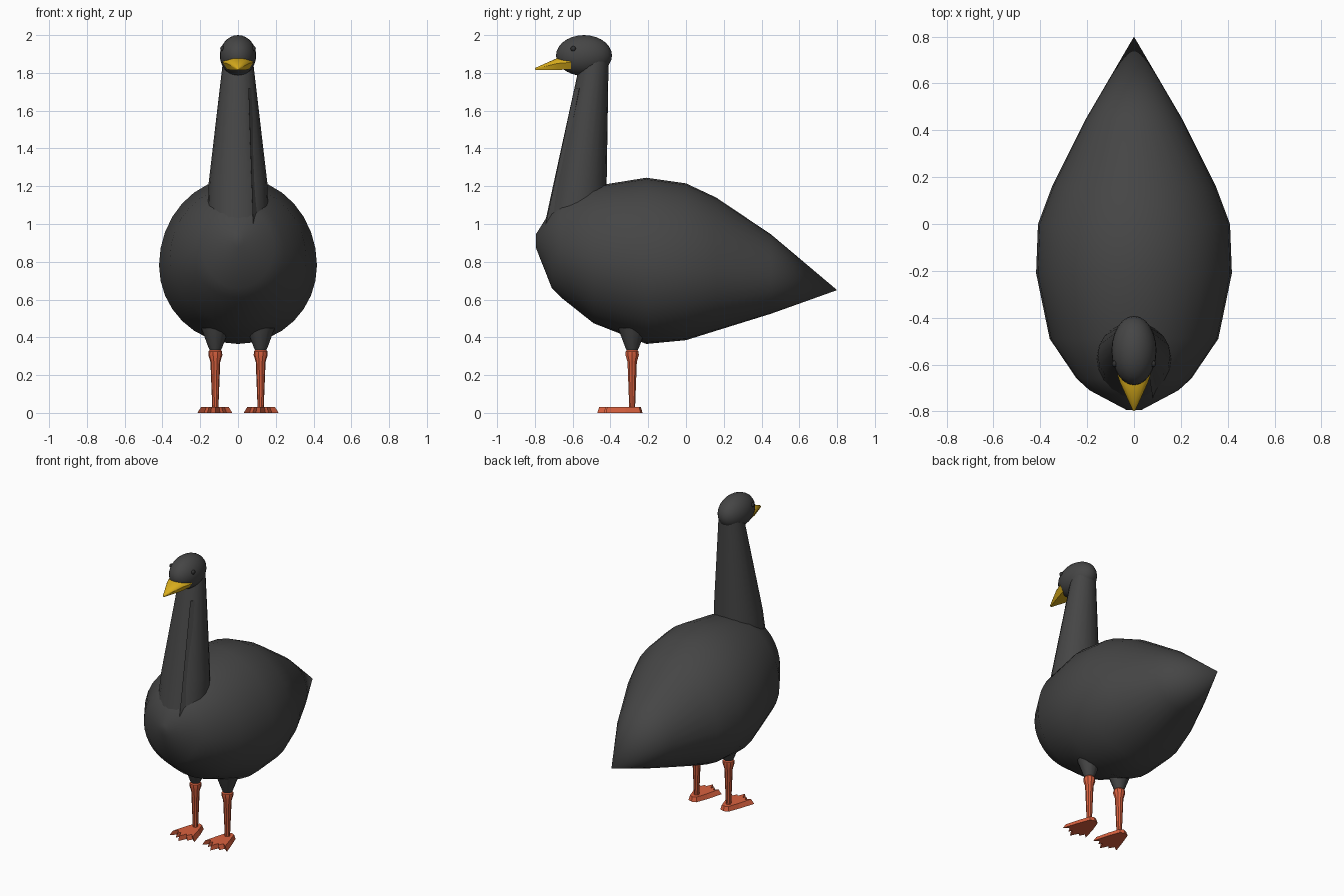
import bpy, bmesh, math
from mathutils import Vector

if "Cube" in bpy.data.objects:
    bpy.data.objects.remove(bpy.data.objects["Cube"])


def material(name, rgb):
    m = bpy.data.materials.new(name)
    m.diffuse_color = (*rgb, 1)
    m.use_nodes = True
    m.node_tree.nodes["Principled BSDF"].inputs["Base Color"].default_value = m.diffuse_color
    return m


DARK = material("dark_grey", (0.06, 0.06, 0.06))
BLACK = material("eye_black", (0.03, 0.03, 0.03))
YELLOW = material("beak_yellow", (0.70, 0.42, 0.012))
ORANGE = material("leg_orange", (0.70, 0.12, 0.05))


def finish(bm, name, mat, smooth=40):
    bmesh.ops.recalc_face_normals(bm, faces=bm.faces)
    me = bpy.data.meshes.new(name)
    bm.to_mesh(me)
    bm.free()
    ob = bpy.data.objects.new(name, me)
    me.materials.append(mat)
    bpy.context.collection.objects.link(ob)
    if smooth:
        bpy.ops.object.select_all(action='DESELECT')
        ob.select_set(True)
        bpy.context.view_layer.objects.active = ob
        bpy.ops.object.shade_smooth_by_angle(angle=math.radians(smooth))
    return ob


def loft(name, rings, mat, smooth=40, tip=None):
    """Skin a list of point rings; optional closing tip point."""
    bm = bmesh.new()
    vs = [[bm.verts.new(p) for p in r] for r in rings]
    n = len(vs[0])
    for a, b in zip(vs, vs[1:]):
        for i in range(n):
            j = (i + 1) % n
            bm.faces.new((a[i], a[j], b[j], b[i]))
    bm.faces.new(vs[0])
    if tip:
        t = bm.verts.new(tip)
        for i in range(n):
            bm.faces.new((vs[-1][i], vs[-1][(i + 1) % n], t))
    else:
        bm.faces.new(vs[-1])
    return finish(bm, name, mat, smooth)


def flat_ring(x, y, z, rx, ry, n=20):
    return [(x + rx * math.cos(2 * math.pi * i / n),
             y + ry * math.sin(2 * math.pi * i / n), z) for i in range(n)]


def body_ring(y, zb, zm, zt, hw, n=32):
    ring = []
    for i in range(n):
        a = 2 * math.pi * i / n
        s = math.sin(a)
        ring.append((hw * math.cos(a), y, zm + s * ((zt - zm) if s > 0 else (zm - zb))))
    return ring


def ball(name, centre, size, mat, tilt=0):
    bm = bmesh.new()
    bmesh.ops.create_uvsphere(bm, u_segments=24, v_segments=14, radius=1)
    bmesh.ops.scale(bm, vec=size, verts=bm.verts)
    ob = finish(bm, name, mat)
    ob.location = centre
    ob.rotation_euler.x = tilt
    return ob


# Body: y, bottom, widest height, top, half width
sections = [(-0.795, .875, .91, .945, .03), (-0.71, .66, .88, 1.08, .19),
            (-0.66, .61, .85, 1.13, .245), (-0.49, .475, .82, 1.20, .36),
            (-0.21, .365, .78, 1.245, .418), (0.0, .385, .77, 1.215, .41),
            (0.16, .435, .75, 1.14, .35), (0.45, .525, .73, .945, .205)]
loft("body", [body_ring(*s) for s in sections], DARK, 60, tip=(0, 0.8, 0.65))

# Neck, with the narrow feather ridge on its front
loft("neck", [flat_ring(0, -.59, .92, .165, .175), flat_ring(0, -.56, 1.22, .155, .14),
              flat_ring(0, -.485, 1.86, .08, .075)], DARK)
loft("neck_ridge", [[(.082, -.755, .94), (.112, -.715, .94), (.08, -.70, .94)],
                    [(.055, -.59, 1.72), (.07, -.565, 1.72), (.055, -.55, 1.72)]], DARK, 0)

# Head and eyes
ball("head", (0, -.54, 1.892), (.096, .148, .108), DARK)
for sx, side in ((1, "right"), (-1, "left")):
    ball(side + "_eye", (sx * .082, -.597, 1.928), (.012, .014, .014), BLACK)


# Beak: flat underside, arched upper edge
def beak_ring(y, w, zb, zt):
    out = [(-.7 * w, y, zb), (.7 * w, y, zb)]
    return out + [(w * math.cos(a), y, zb + (zt - zb) * (.55 + .45 * math.sin(a)))
                  for a in [math.pi * k / 8 for k in range(9)]]


loft("beak", [beak_ring(-.61, .082, 1.82, 1.885), beak_ring(-.68, .058, 1.815, 1.879),
              beak_ring(-.795, .006, 1.814, 1.828)], YELLOW, 40, tip=(0, -.80, 1.82))

# Legs and webbed feet
outline = [(-.03, -.24), (0, -.23), (.03, -.24), (.06, -.32), (.095, -.425),
           (.06, -.40), (.042, -.435), (.025, -.415), (0, -.47),
           (-.025, -.415), (-.042, -.435), (-.06, -.40), (-.09, -.425), (-.06, -.32)]
for sx, side in ((1, "right"), (-1, "left")):
    x, y = sx * .12, -.285
    loft(side + "_thigh", [flat_ring(x, y, .45, .075, .075, 12),
                           flat_ring(x, y, .345, .036, .036, 12),
                           flat_ring(x, y, .325, .026, .026, 12)], DARK)
    loft(side + "_leg", [flat_ring(x, y, z, r, r, 10) for z, r in
                         ((.335, .028), (.325, .036), (.305, .037), (.27, .026), (.02, .016))],
         ORANGE, 30)
    foot = [(x + sx * px, py, 0) for px, py in outline]
    top = [(x + sx * px * .8, -.34 + (py + .34) * .92, .03) for px, py in outline]
    loft(side + "_foot", [foot, top], ORANGE, 0)
